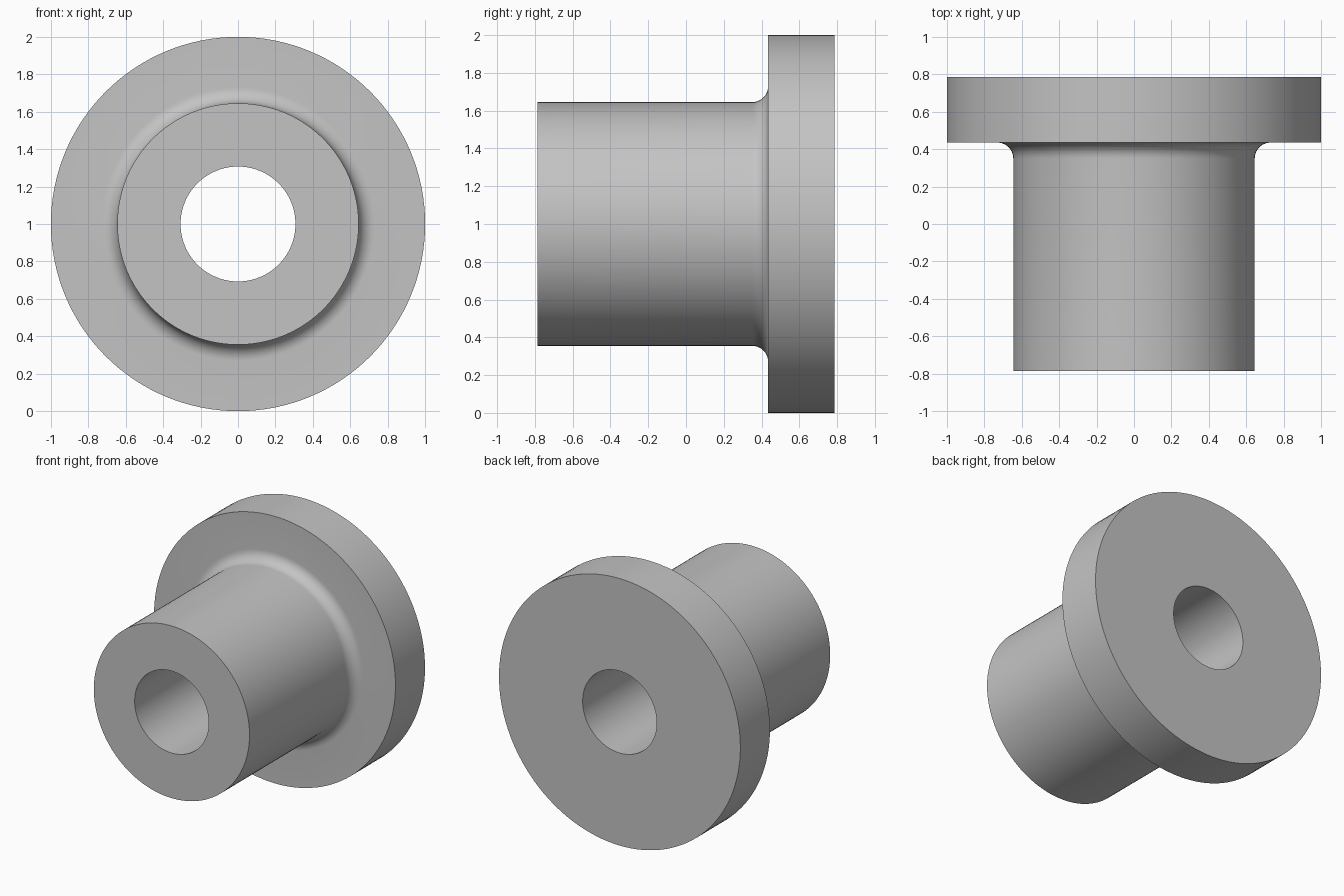
import bpy
import bmesh
from math import cos, sin, pi, radians
from mathutils import Matrix, Vector

cube = bpy.data.objects.get("Cube")
if cube:
    bpy.data.objects.remove(cube, do_unlink=True)

SEGMENTS = 128
BORE, BARREL, FLANGE = 0.307, 0.645, 1.0
FRONT, STEP, BACK = -0.785, 0.435, 0.785
FILLET = 0.085
ARC_STEPS = 10

# Plain grey metal
grey = bpy.data.materials.new("grey_metal")
grey.use_nodes = True
colour = (0.55, 0.55, 0.55, 1.0)
grey.diffuse_color = colour
grey.node_tree.nodes["Principled BSDF"].inputs["Base Color"].default_value = colour

# Half section as (radius, y): bore, barrel, fillet, flange
profile = [(BORE, BACK), (BORE, FRONT), (BARREL, FRONT)]
for i in range(ARC_STEPS + 1):
    a = pi / 2 * i / ARC_STEPS
    profile.append((BARREL + FILLET * (1 - cos(a)), STEP - FILLET * (1 - sin(a))))
profile += [(FLANGE, STEP), (FLANGE, BACK)]

# Revolve the closed section about the y axis
bm = bmesh.new()
rings = []
for s in range(SEGMENTS):
    turn = Matrix.Rotation(2 * pi * s / SEGMENTS, 3, 'Y')
    rings.append([bm.verts.new(turn @ Vector((r, y, 0))) for r, y in profile])
count = len(profile)
for s, ring in enumerate(rings):
    after = rings[(s + 1) % SEGMENTS]
    for i in range(count):
        j = (i + 1) % count
        bm.faces.new((ring[i], ring[j], after[j], after[i]))
bmesh.ops.recalc_face_normals(bm, faces=bm.faces)

mesh = bpy.data.meshes.new("flanged_bushing")
bm.to_mesh(mesh)
bm.free()
mesh.materials.append(grey)

bushing = bpy.data.objects.new("flanged_bushing", mesh)
bushing.location.z = FLANGE
bpy.context.collection.objects.link(bushing)

# Smooth round walls and fillet, crisp rims
bpy.ops.object.select_all(action='DESELECT')
bushing.select_set(True)
bpy.context.view_layer.objects.active = bushing
bpy.ops.object.shade_smooth_by_angle(angle=radians(30))
